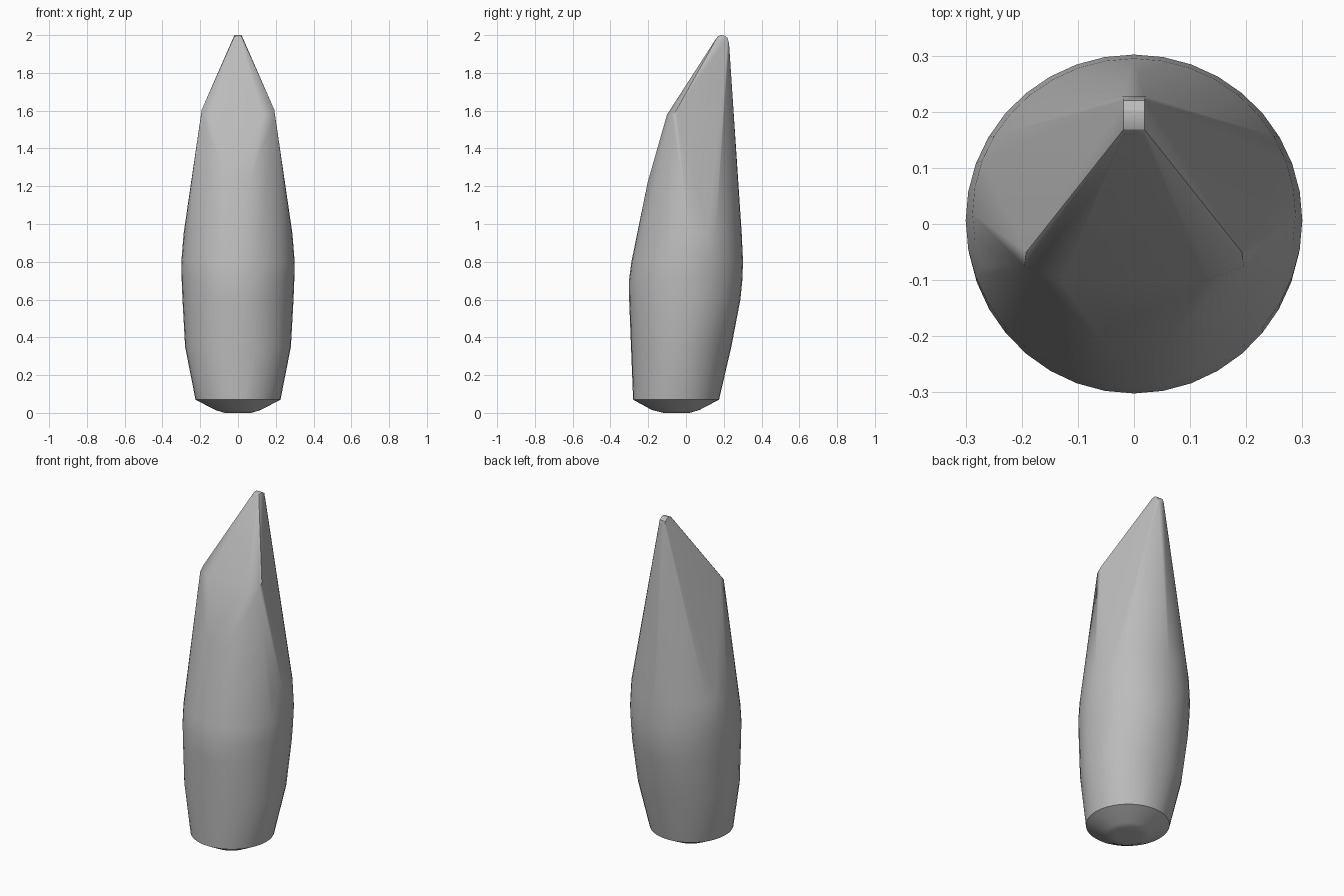
import bpy, bmesh, math

cube = bpy.data.objects.get("Cube")
if cube:
    bpy.data.objects.remove(cube)

# One plain grey
grey = bpy.data.materials.new("plain_grey")
grey.use_nodes = True
colour = (0.5, 0.5, 0.5, 1)
grey.diffuse_color = colour
grey.node_tree.nodes["Principled BSDF"].inputs["Base Color"].default_value = colour

bm = bmesh.new()


def add_ring(z, front, back, half_width, sides=36):
    """Oval cross-section between a front and a back y."""
    mid, depth = (front + back) / 2, (back - front) / 2
    for i in range(sides):
        a = math.tau * i / sides
        bm.verts.new((half_width * math.cos(a), mid + depth * math.sin(a), z))


def add_pair(x, y, z):
    for side in (-1, 1):
        bm.verts.new((side * x, y, z))


# Rounded lower body: height, front, back, half width
for ring in [
    (0.0, -0.12, 0.02, 0.07),
    (0.015, -0.18, 0.07, 0.12),
    (0.07, -0.28, 0.175, 0.225),
    (0.35, -0.292, 0.24, 0.28),
    (0.6, -0.301, 0.288, 0.294),
    (0.7, -0.302, 0.298, 0.298),
    (0.8, -0.289, 0.302, 0.3),
    (0.95, -0.258, 0.295, 0.288),
]:
    add_ring(*ring)

# Shoulders of the slanted cut
add_pair(0.06, -0.203, 1.22)
add_pair(0.13, -0.1, 1.58)
add_pair(0.196, -0.075, 1.575)
add_pair(0.192, -0.05, 1.605)

# Narrow rounded tip
for y, z in [(0.155, 1.975), (0.168, 1.993), (0.185, 2.0),
             (0.203, 1.998), (0.22, 1.985), (0.228, 1.955)]:
    add_pair(0.019, y, z)

# Skin over the sections
hull = bmesh.ops.convex_hull(bm, input=bm.verts[:])
loose = {g for g in hull["geom_interior"] if isinstance(g, bmesh.types.BMVert)}
bmesh.ops.delete(bm, geom=list(loose), context="VERTS")
bmesh.ops.dissolve_limit(bm, angle_limit=math.radians(0.5),
                         verts=bm.verts[:], edges=bm.edges[:])
bmesh.ops.recalc_face_normals(bm, faces=bm.faces[:])

mesh = bpy.data.meshes.new("tapered_body")
bm.to_mesh(mesh)
bm.free()
mesh.materials.append(grey)
body = bpy.data.objects.new("tapered_body", mesh)
bpy.context.collection.objects.link(body)

# Smooth sides, crisp base rim and tip
bpy.context.view_layer.objects.active = body
body.select_set(True)
bpy.ops.object.shade_smooth_by_angle(angle=math.radians(30))
weighted = body.modifiers.new("even_shading", "WEIGHTED_NORMAL")
weighted.keep_sharp = True
